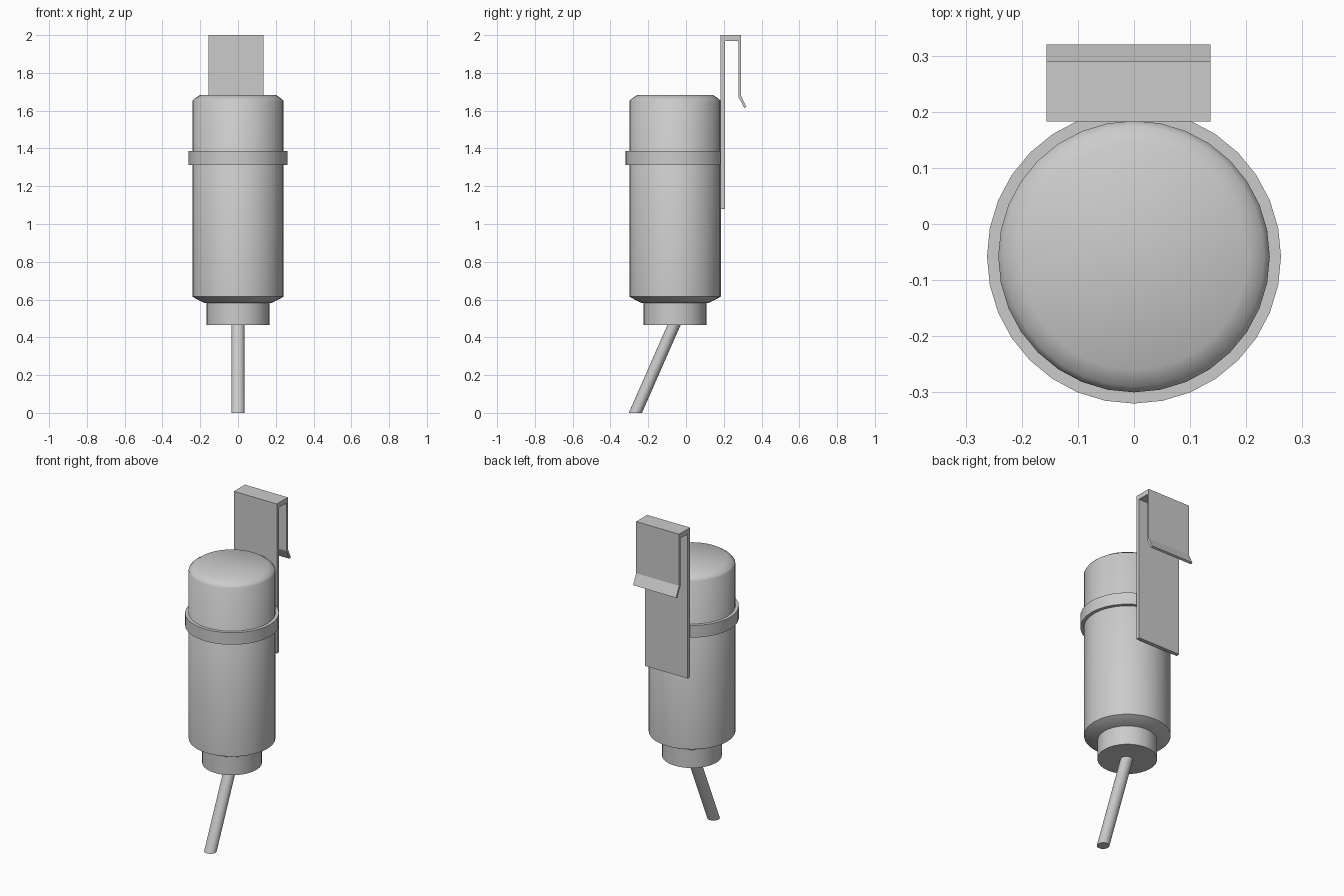
import bpy, bmesh, math

if "Cube" in bpy.data.objects:
    bpy.data.objects.remove(bpy.data.objects["Cube"])

CY = -0.058  # bottle axis in y
SIDES = 32


def finish(name, bm, smooth=True):
    bmesh.ops.recalc_face_normals(bm, faces=bm.faces)
    mesh = bpy.data.meshes.new(name)
    bm.to_mesh(mesh)
    bm.free()
    obj = bpy.data.objects.new(name, mesh)
    bpy.context.collection.objects.link(obj)
    if smooth:
        bpy.ops.object.select_all(action='DESELECT')
        obj.select_set(True)
        bpy.context.view_layer.objects.active = obj
        bpy.ops.object.shade_smooth_by_angle(angle=math.radians(50))
    return obj


def stack(name, rings):
    """Capped round body from rings of (radius, y centre, z)."""
    bm = bmesh.new()
    loops = []
    for r, y, z in rings:
        loops.append([bm.verts.new((r * math.sin(2 * math.pi * i / SIDES),
                                    y + r * math.cos(2 * math.pi * i / SIDES), z))
                      for i in range(SIDES)])
    for a, b in zip(loops, loops[1:]):
        for i in range(SIDES):
            j = (i + 1) % SIDES
            bm.faces.new((a[i], a[j], b[j], b[i]))
    bm.faces.new(loops[0])
    bm.faces.new(loops[-1])
    return finish(name, bm)


# Bottle with chamfered, softly shaded shoulders
stack("bottle", [(0.18, CY, 0.583), (0.242, CY, 0.615),
                 (0.242, CY, 1.65), (0.232, CY, 1.662), (0.202, CY, 1.682)])

# Screw cap, holding band and slanted drinking tube
stack("cap", [(0.167, CY, 0.465), (0.167, CY, 0.6)])
stack("band", [(0.262, CY, 1.312), (0.262, CY, 1.386)])
stack("drinking_tube", [(0.035, -0.268, 0.0), (0.035, -0.057, 0.48)])

# Hanging hook: side profile (y, z) extruded across x
profile = [(0.183, 1.08), (0.206, 1.08), (0.206, 1.97), (0.277, 1.97),
           (0.277, 1.675), (0.308, 1.615), (0.320, 1.62), (0.290, 1.682),
           (0.290, 2.0), (0.183, 2.0)]
bm = bmesh.new()
face = bm.faces.new([bm.verts.new((-0.156, y, z)) for y, z in profile])
ext = bmesh.ops.extrude_face_region(bm, geom=[face])
bmesh.ops.translate(bm, vec=(0.292, 0, 0),
                    verts=[v for v in ext["geom"] if isinstance(v, bmesh.types.BMVert)])
finish("hanging_hook", bm, smooth=False)
